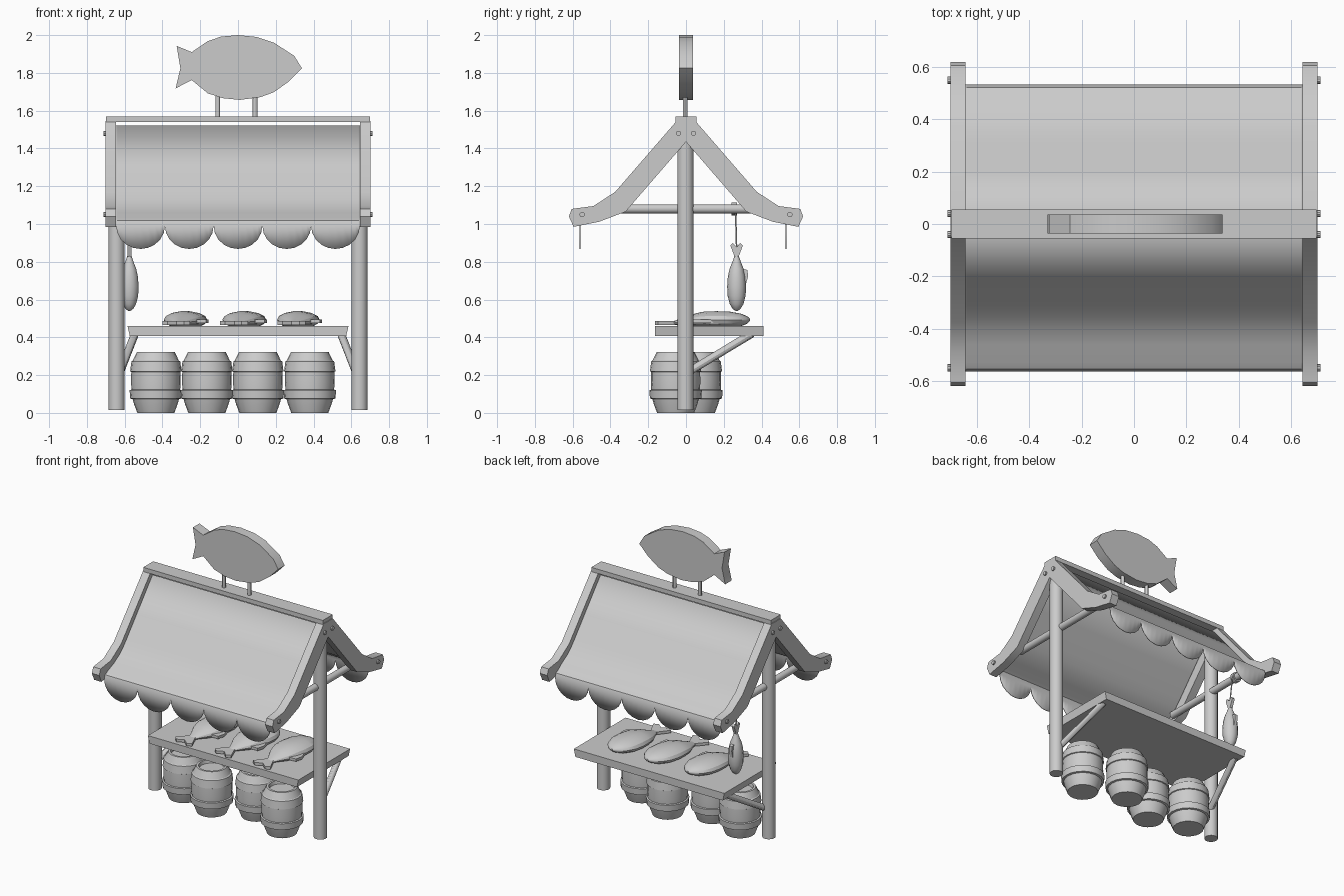
import bpy, math
from mathutils import Vector, Matrix, Euler

if "Cube" in bpy.data.objects:
    bpy.data.objects.remove(bpy.data.objects["Cube"])


def make(name, verts, faces):
    me = bpy.data.meshes.new(name)
    me.from_pydata([tuple(v) for v in verts], [], faces)
    me.update()
    ob = bpy.data.objects.new(name, me)
    bpy.context.collection.objects.link(ob)
    bpy.context.view_layer.objects.active = ob
    ob.select_set(True)
    bpy.ops.object.mode_set(mode='EDIT')
    bpy.ops.mesh.select_all(action='SELECT')
    bpy.ops.mesh.normals_make_consistent(inside=False)
    bpy.ops.object.mode_set(mode='OBJECT')
    ob.select_set(False)
    return ob


def loft(name, rings):
    """Skin a list of equal-sized closed rings and cap both ends."""
    n = len(rings[0])
    verts = [v for r in rings for v in r]
    faces = [(i * n + j, i * n + (j + 1) % n, (i + 1) * n + (j + 1) % n, (i + 1) * n + j)
             for i in range(len(rings) - 1) for j in range(n)]
    faces += [tuple(range(n)), tuple(range((len(rings) - 1) * n, len(rings) * n))]
    return make(name, verts, faces)


def prism(name, pts, axis, a, b):
    """Extrude a 2D outline along x, y or z from a to b."""
    def place(p, d):
        v = list(p)
        v.insert('xyz'.index(axis), d)
        return v
    return loft(name, [[place(p, d) for p in pts] for d in (a, b)])


def box(name, x, y, z):
    return prism(name, [(x[0], y[0]), (x[1], y[0]), (x[1], y[1]), (x[0], y[1])], 'z', *z)


def rod(name, p, q, r, n=16):
    p, q = Vector(p), Vector(q)
    rot = (q - p).to_track_quat('Z', 'Y')
    return loft(name, [[c + rot @ Vector((r * math.cos(t), r * math.sin(t), 0))
                        for t in (2 * math.pi * k / n for k in range(n))] for c in (p, q)])


def lathe(name, profile, loc, n=20):
    return loft(name, [[(loc[0] + r * math.cos(2 * math.pi * k / n),
                         loc[1] + r * math.sin(2 * math.pi * k / n), z)
                        for k in range(n)] for r, z in profile])


def fish(name, loc, rot, length, width, thick, droop=0.0):
    """Fish with its head along +y, flattened in z, tail at -y (lowered by droop)."""
    prof = [(.5, .12), (.47, .42), (.4, .72), (.28, .95), (.14, 1), (0, .93), (-.12, .74),
            (-.22, .45), (-.32, .2)]
    n = 14
    rings = [[(w * width / 2 * math.cos(2 * math.pi * k / n), y * length,
               w * thick / 2 * math.sin(2 * math.pi * k / n) - droop * max(0, -y) / .32)
              for k in range(n)] for y, w in prof]
    tail = [(-.1, -.29), (.1, -.29), (.33, -.46), (.2, -.5), (0, -.44), (-.2, -.5), (-.33, -.46)]
    fin = [(.4, .2), (.6, 0), (.58, -.1), (.3, -.12)]
    parts = [loft(name + "_body", rings)]
    for part, pts, d in (("_tail", tail, droop), ("_fin", fin, droop * .4)):
        parts.append(prism(name + part, [(x * width, y * length) for x, y in pts],
                           'z', -thick * .1 - d, thick * .1 - d))
    for p in parts:
        p.matrix_world = Matrix.LocRotScale(Vector(loc), Euler(rot), None)


# Side frames: post, curved rafter pair, tie bar, brace and bolts
half = [(.05, 1.545), (.375, 1.17), (.49, 1.095), (.605, 1.08), (.62, 1.04), (.595, .985),
        (.46, 1.012), (.32, 1.065)]
rafter = half + [(0, 1.435)] + [(-y, z) for y, z in reversed(half)]
for s, side in ((-1, "left"), (1, "right")):
    rod(side + "_post", (s * .643, -.003, .015), (s * .643, -.003, 1.46), .043, 20)
    prism(side + "_rafters", rafter, 'x', s * .645, s * .702)
    rod(side + "_tie_bar", (s * .632, -.37, 1.08), (s * .632, .37, 1.08), .024)
    rod(side + "_brace", (s * .625, .01, .215), (s * .545, .35, .42), .021, 12)
    for y, z in ((.04, 1.48), (.55, 1.05)):
        for t in (-1, 1):
            rod(side + "_bolt", (s * .69, t * y, z), (s * .712, t * y, z), .014, 10)

# Ridge board
box("ridge_board", (-.698, .698), (-.055, .055), (1.54, 1.57))

# Awning cloths with five scallops each
for s, end, side in ((-1, .562, "front"), (1, .53, "back")):
    prof = [(.025, 1.52), (.2, 1.313), (.31, 1.183), (.355, 1.133), (.40, 1.095), (.46, 1.06),
            (end - .035, 1.033), (end - .01, 1.018), (end, .993)]
    cols = []
    for k in range(5):
        for j in range(10 + (k == 4)):
            u = -math.cos(math.pi * j / 10)
            drop = .99 - .122 * math.sqrt(max(0, 1 - u * u))
            cols.append((-.645 + .258 * (k + .5 + u / 2), drop))
    m = len(prof) + 1
    verts = [(x, s * y, z) for x, d in cols for y, z in prof + [(end, d)]]
    faces = [(i * m + j, i * m + j + 1, (i + 1) * m + j + 1, (i + 1) * m + j)
             for i in range(len(cols) - 1) for j in range(m - 1)]
    cloth = make(side + "_awning", verts, faces)
    mod = cloth.modifiers.new("thickness", 'SOLIDIFY')
    mod.thickness = .005
    mod.offset = 0

# Fish-shaped sign on two rods
outline = [(.338, 1.825), (.298, 1.89), (.19, 1.96), (.1, 1.99), (0, 2), (-.09, 1.992), (-.16, 1.968),
           (-.245, 1.91), (-.325, 1.943), (-.305, 1.825), (-.33, 1.718), (-.245, 1.762), (-.16, 1.692),
           (-.08, 1.666), (.01, 1.657), (.12, 1.672), (.19, 1.698), (.27, 1.755)]
prism("fish_sign", outline, 'y', -.036, .036)
for x in (-.107, .091):
    rod("sign_rod", (x, -.004, 1.56), (x, -.004, 1.7), .013, 12)

# Table top, a little narrower underneath
prism("table_top", [(-.585, .46), (.585, .46), (.573, .407), (-.573, .407)], 'y', -.165, .41)

# Barrels with hoops and a recessed lid
barrel = [(.098, 0), (.115, .045), (.123, .073), (.136, .076), (.139, .12), (.129, .123), (.131, .16),
          (.13, .217), (.136, .22), (.129, .273), (.122, .277), (.1, .322), (.085, .322), (.08, .3)]
for x, y in ((-.435, .02), (-.165, -.055), (.105, .055), (.38, -.055)):
    lathe("barrel", barrel, (x, y))

# Fish laid out on the table
for x, a in ((-.29, -.16), (.02, -.18), (.31, -.12)):
    fish("table_fish", (x, .09, .492), (0, 0, a), .5, .225, .095, .016)

# Hanging fish with its string and loop
fish("hanging_fish", (-.575, .268, .72), (-math.pi / 2, 0, math.pi / 2), .36, .1, .1)
rod("string", (-.572, .268, .87), (-.6, .262, 1.08), .004, 8)
rod("string_loop", (-.632, .24, 1.08), (-.632, .27, 1.08), .034, 16)

# Smooth the rounded parts, keep hard edges
for ob in bpy.data.objects:
    ob.select_set(ob.type == 'MESH')
bpy.ops.object.shade_smooth_by_angle(angle=math.radians(30))
